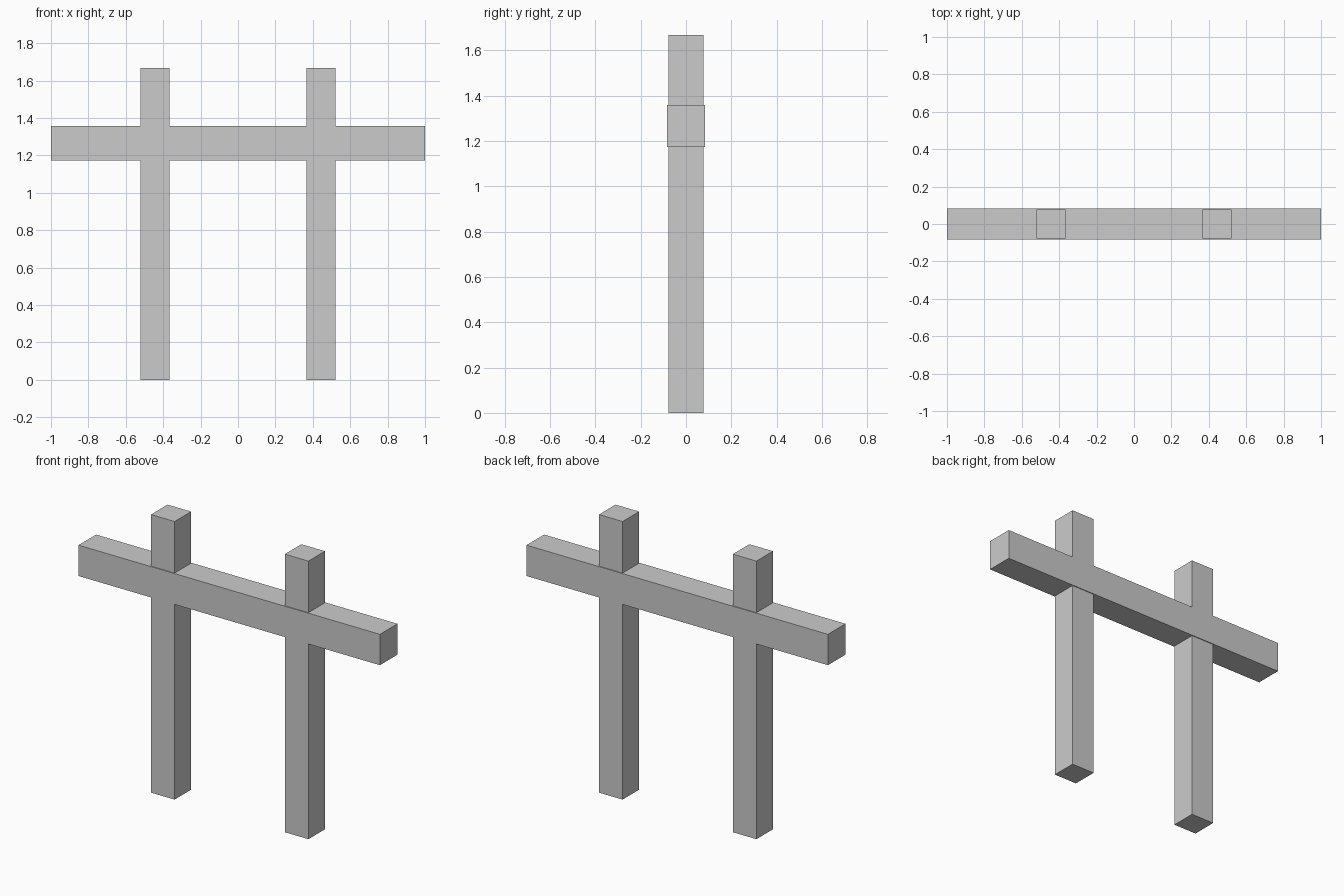
import bpy

if "Cube" in bpy.data.objects:
    bpy.data.objects.remove(bpy.data.objects["Cube"])


def box(name, center, size):
    bpy.ops.mesh.primitive_cube_add(size=1, location=center)
    obj = bpy.context.object
    obj.name = name
    obj.scale = size
    bpy.ops.object.transform_apply(location=False, rotation=False, scale=True)
    return obj


POST_HEIGHT = 1.668
POST_WIDTH = 0.156

# Two upright posts
for side, x in (("left", -0.444), ("right", 0.444)):
    box(f"{side}_post", (x, 0, POST_HEIGHT / 2), (POST_WIDTH, POST_WIDTH, POST_HEIGHT))

# Crossbeam, slightly thicker than the posts that pass through it
box("crossbeam", (0, 0, 1.266), (2.0, 0.166, 0.185))
